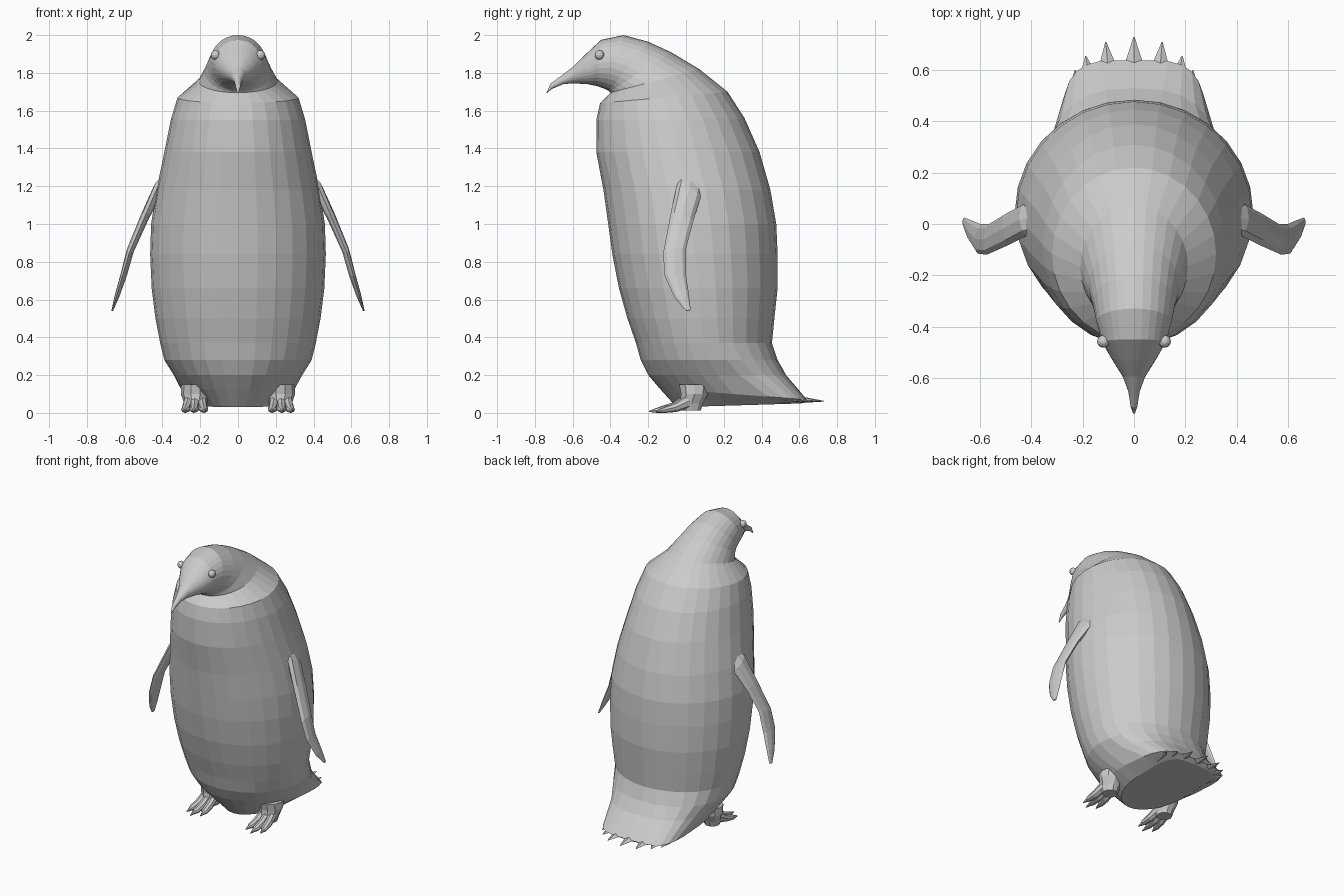
import bpy, bmesh, math
from mathutils import Vector as V


def loft(name, rings):
    """Skin a list of vertex rings, closing both ends; flat faces."""
    bm = bmesh.new()
    loops = [[bm.verts.new(p) for p in r] for r in rings]
    n = len(loops[0])
    for a, b in zip(loops, loops[1:]):
        for i in range(n):
            j = (i + 1) % n
            bm.faces.new((a[i], a[j], b[j], b[i]))
    bm.faces.new(loops[0][::-1])
    bm.faces.new(loops[-1])
    bmesh.ops.recalc_face_normals(bm, faces=bm.faces)
    me = bpy.data.meshes.new(name)
    bm.to_mesh(me)
    bm.free()
    ob = bpy.data.objects.new(name, me)
    bpy.context.collection.objects.link(ob)
    return ob


def oval(c, a, b, n):
    """Ring around c with half axes a and b."""
    return [V(c) + V(a) * math.cos(2 * math.pi * i / n) + V(b) * math.sin(2 * math.pi * i / n)
            for i in range(n)]


def mirror(ob):
    """Mirror a part across the world x = 0 plane."""
    m = ob.modifiers.new("mirror", 'MIRROR')
    m.use_axis[0] = True


def body_ring(yf, zf, yb, zb, hw, p=1.0, n=28):
    """Oval from a front point to a back point; p < 1 squares the rear half."""
    f, b = V((0, yf, zf)), V((0, yb, zb))
    c, h = (f + b) / 2, (b - f) / 2
    out = []
    for i in range(n):
        t = 2 * math.pi * i / n
        co, si = math.cos(t), math.sin(t)
        if si > 1e-6:
            co = math.copysign(abs(co) ** p, co)
            si = si ** p
        out.append(c + h * si + V((hw * co, 0, 0)))
    return out


# Body from the tail up over the neck and head to the hooked beak
lower = [(-.05, .03, .61, .05, .20, .5), (-.14, .13, .64, .07, .285, .5),
         (-.20, .20, .53, .20, .34, .75), (-.24, .28, .485, .28, .39, .9)]
trunk = [(-.265, .37, .455, .37, .412), (-.31, .50, .468, .50, .437),
         (-.355, .66, .485, .66, .457), (-.39, .84, .485, .84, .465),
         (-.412, 1.0, .478, 1.0, .46), (-.437, 1.18, .447, 1.18, .432),
         (-.475, 1.38, .39, 1.38, .39), (-.475, 1.55, .31, 1.56, .355),
         (-.455, 1.64, .22, 1.70, .32)]
head = [(-.40, 1.695, .07, 1.82, .21), (-.405, 1.70, -.08, 1.91, .178),
        (-.41, 1.705, -.20, 1.965, .162), (-.43, 1.715, -.33, 2.0, .147),
        (-.47, 1.73, -.45, 1.975, .125), (-.52, 1.74, -.53, 1.90, .088),
        (-.60, 1.745, -.595, 1.835, .043), (-.65, 1.74, -.66, 1.785, .022),
        (-.71, 1.715, -.715, 1.745, .013), (-.74, 1.69, -.737, 1.70, .004)]
loft("body", [body_ring(*r) for r in lower + trunk + head])

# Eyes
for s in (-1, 1):
    bpy.ops.mesh.primitive_uv_sphere_add(segments=12, ring_count=8, radius=.025,
                                         location=(s * .119, -.458, 1.895))
    bpy.context.object.name = "eye"

# Flippers: leading-edge and trailing-edge points down the wing
wing = [((.37, -.035, 1.27), (.38, .09, 1.20)), ((.415, -.045, 1.22), (.425, .08, 1.15)),
        ((.485, -.08, 1.06), (.50, .04, 1.02)), ((.575, -.12, .85), (.565, .0, .87)),
        ((.61, -.115, .73), (.60, .0, .73)), ((.645, -.06, .61), (.635, .015, .63)),
        ((.668, .0, .54), (.663, .025, .545))]
thick = [.03, .028, .022, .018, .016, .012, .004]
mirror(loft("flipper", [oval((V(a) + V(b)) / 2, (V(a) - V(b)) / 2, (t, 0, t * .4), 8)
                        for (a, b), t in zip(wing, thick)]))

# Feet: ankle block and three clawed toes
ankle = [(.045, .15, .075, .085), (.045, .10, .078, .075), (.03, .05, .06, .065), (.03, .012, .05, .05)]
mirror(loft("ankle", [oval((.225, y, z), (rx, 0, 0), (0, ry, 0), 10) for y, z, rx, ry in ankle]))
for dx, tip in ((-.04, -.165), (.01, -.195), (.055, -.16)):
    base = V((.222 + dx * .7, .02, .065))
    end = V((.222 + dx * 1.15, tip, .008))
    toe = []
    for k, w, h in ((0, .026, .04), (.4, .026, .026), (.72, .023, .017), (.8, .013, .014), (1, .003, .003)):
        c = base.lerp(end, k)
        c.z = max(c.z - .012 * math.sin(math.pi * k), h)
        toe.append(oval(c, (w, 0, 0), (0, 0, h), 8))
    mirror(loft("toe", toe))

# Tail feathers: flat spikes fanned along the rear edge
for x0, y0, x1, y1 in ((0, .54, 0, .73), (.095, .53, .11, .71), (.165, .51, .188, .655), (.205, .46, .23, .60)):
    for s in ((1,) if x0 == 0 else (1, -1)):
        loft("tail_feather", [oval((s * x0, y0, .075), (.045, 0, 0), (0, 0, .025), 4),
                              oval((s * (x0 + x1) / 2, (y0 + y1) / 2, .068), (.033, 0, 0), (0, 0, .014), 4),
                              oval((s * x1, y1, .062), (.002, 0, 0), (0, 0, .002), 4)])
